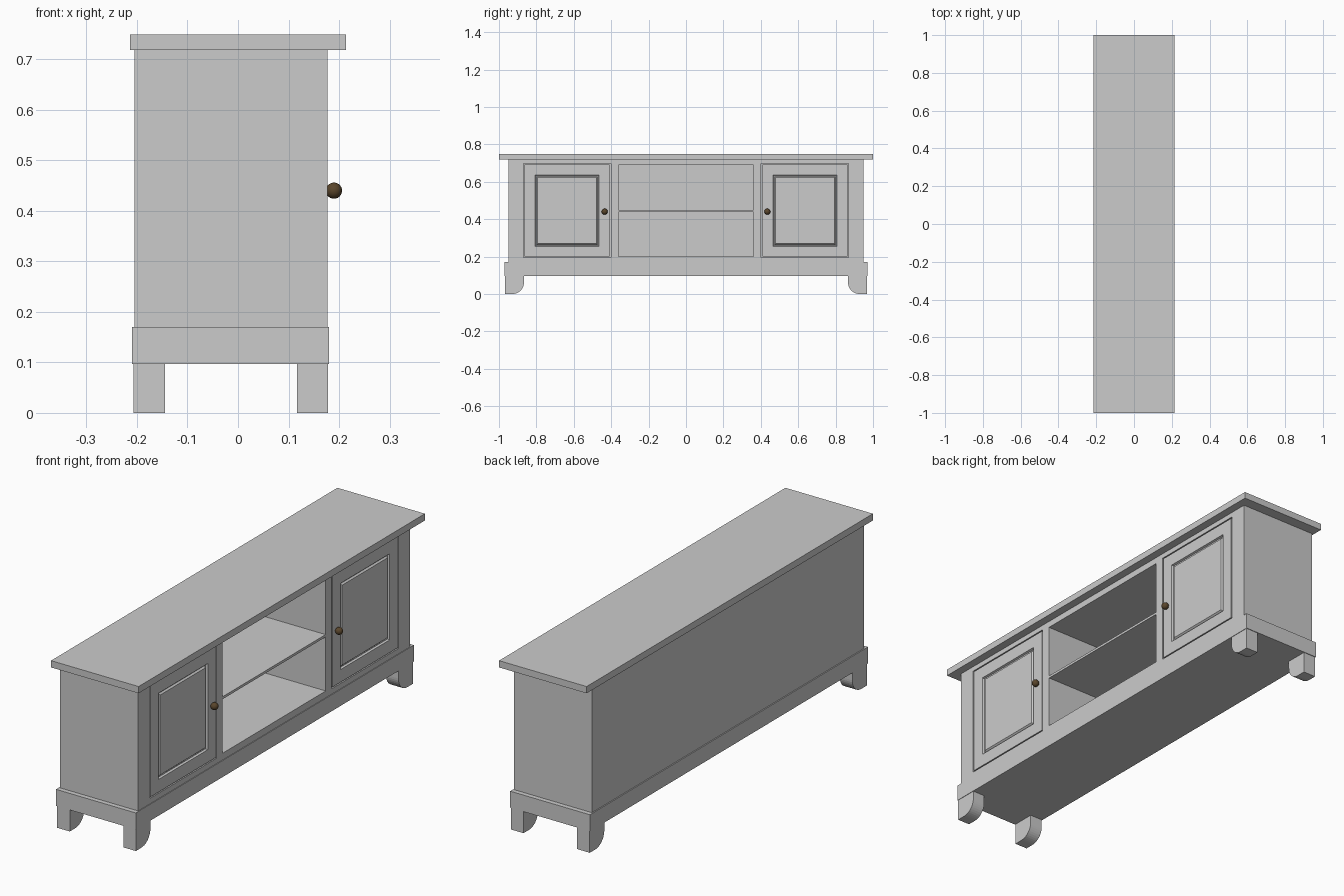
import bpy, bmesh, math

if "Cube" in bpy.data.objects:
    bpy.data.objects.remove(bpy.data.objects["Cube"])


def mesh_object(name, bm):
    bmesh.ops.recalc_face_normals(bm, faces=bm.faces)
    me = bpy.data.meshes.new(name)
    bm.to_mesh(me)
    bm.free()
    ob = bpy.data.objects.new(name, me)
    bpy.context.collection.objects.link(ob)
    return ob


def box(name, x, y, z):
    bm = bmesh.new()
    bmesh.ops.create_cube(bm, size=1)
    for v in bm.verts:
        v.co = [(a + b) / 2 + c * (b - a) for (a, b), c in zip((x, y, z), v.co)]
    return mesh_object(name, bm)


def cut(target, cutter):
    mod = target.modifiers.new("cut", 'BOOLEAN')
    mod.operation = 'DIFFERENCE'
    mod.solver = 'EXACT'
    mod.object = cutter
    bpy.context.view_layer.objects.active = target
    bpy.ops.object.modifier_apply(modifier=mod.name)
    bpy.data.objects.remove(cutter)


def span(s, a, b):
    return tuple(sorted((s * a, s * b)))


def door(name, s):
    # nested rectangles (inset, x): slab edge, frame, groove, raised panel
    rings = [(0, 0.155), (0, 0.177), (0.056, 0.177), (0.059, 0.168),
             (0.064, 0.168), (0.070, 0.175)]
    y0, y1 = span(s, 0.408, 0.863)
    z0, z1 = 0.199, 0.692
    bm = bmesh.new()
    loops = []
    for i, x in rings:
        loops.append([bm.verts.new((x, y, z)) for y, z in
                      ((y0 + i, z0 + i), (y1 - i, z0 + i), (y1 - i, z1 - i), (y0 + i, z1 - i))])
    for a, b in zip(loops, loops[1:]):
        for k in range(4):
            j = (k + 1) % 4
            bm.faces.new((a[k], a[j], b[j], b[k]))
    bm.faces.new(loops[0])
    bm.faces.new(loops[-1])
    return mesh_object(name, bm)


def foot(name, s, x0, x1):
    # rounded bracket profile in the y-z plane, extruded along x
    r = 0.062
    pts = [(0.866, 0.098), (0.968, 0.098), (0.968, 0)]
    for k in range(11):
        a = math.radians(90 * k / 10)
        pts.append((0.866 + r - r * math.sin(a), r - r * math.cos(a)))
    bm = bmesh.new()
    face = bm.faces.new([bm.verts.new((x0, s * y, z)) for y, z in pts])
    ext = bmesh.ops.extrude_face_region(bm, geom=[face])
    for v in ext["geom"]:
        if isinstance(v, bmesh.types.BMVert):
            v.co.x = x1
    return mesh_object(name, bm)


# table top and plinth
box("table_top", (-0.214, 0.214), (-1, 1), (0.719, 0.749))
box("plinth", (-0.21, 0.18), (-0.971, 0.971), (0.097, 0.17))

# cabinet body with central open bay and door recesses
body = box("cabinet_body", (-0.205, 0.177), (-0.95, 0.95), (0.165, 0.72))
cut(body, box("bay_cutter", (-0.19, 0.3), (-0.36, 0.36), (0.2, 0.69)))
for s in (-1, 1):
    cut(body, box("door_cutter", (0.16, 0.3), span(s, 0.402, 0.869), (0.194, 0.697)))

# shelf in the open bay
box("shelf", (-0.192, 0.176), (-0.361, 0.361), (0.438, 0.449))

knob_mat = bpy.data.materials.new("dark_brown")
knob_mat.diffuse_color = (0.1, 0.06, 0.025, 1)
knob_mat.use_nodes = True
knob_mat.node_tree.nodes["Principled BSDF"].inputs["Base Color"].default_value = knob_mat.diffuse_color

# doors, knobs and feet on both sides
for s, side in ((-1, "left"), (1, "right")):
    door(side + "_door", s)
    bpy.ops.mesh.primitive_uv_sphere_add(segments=24, ring_count=16, radius=0.016,
                                         location=(0.19, s * 0.435, 0.44))
    knob = bpy.context.object
    knob.name = side + "_knob"
    bpy.ops.object.shade_smooth()
    knob.data.materials.append(knob_mat)
    foot(side + "_front_foot", s, 0.117, 0.178)
    foot(side + "_back_foot", s, -0.207, -0.145)
